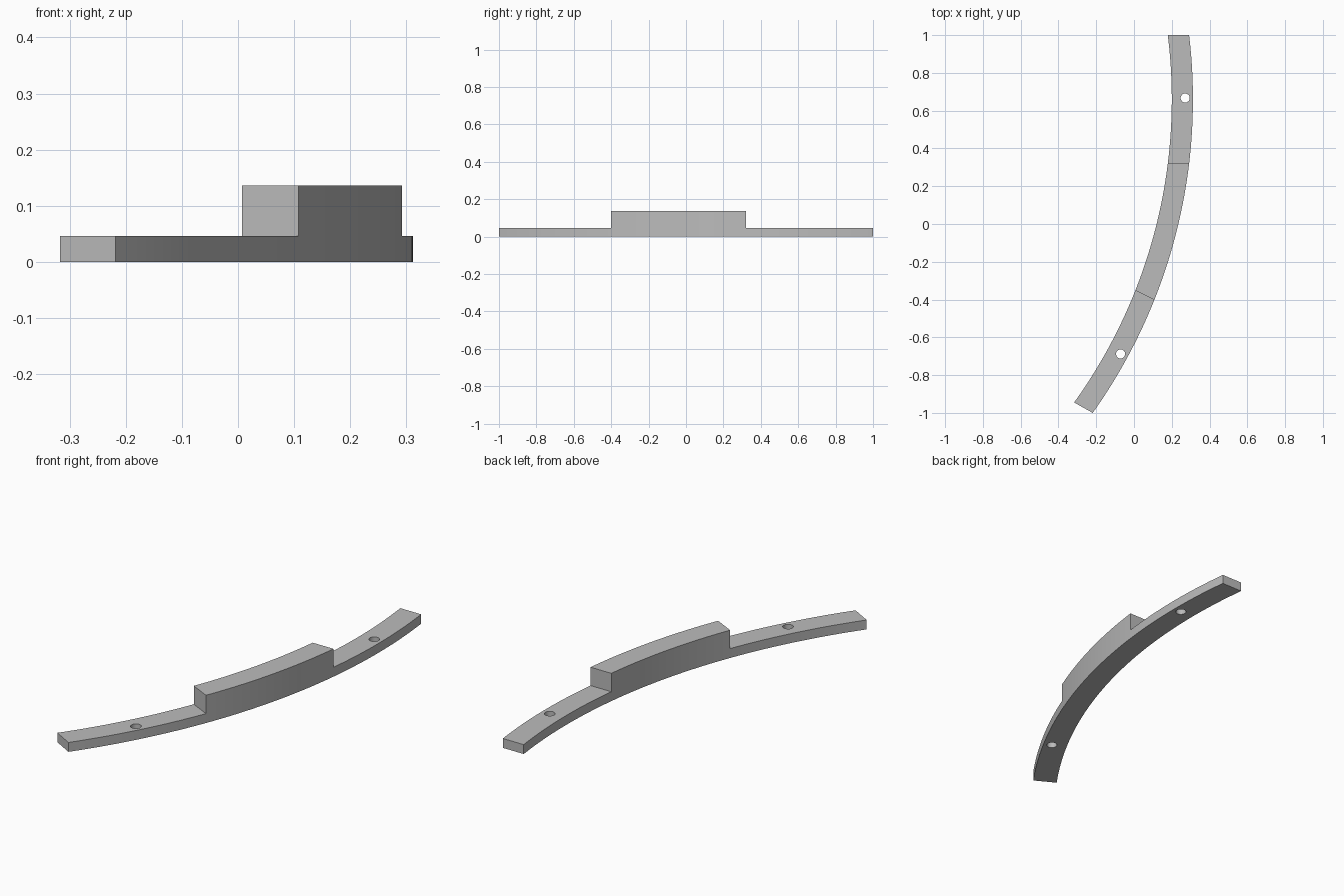
import bpy, bmesh
from math import asin
from mathutils import Vector, Matrix

cube = bpy.data.objects.get("Cube")
if cube:
    bpy.data.objects.remove(cube)

CENTRE = Vector((-2.55, 0.66, 0))
INNER, OUTER = 2.75, 2.862
BASE_TOP, BLOCK_TOP = 0.046, 0.136
HOLES = [(0.271, 0.667), (-0.071, -0.688)]
HOLE_RADIUS = 0.024

# Inner and outer edge heights in y of the two ends and the two block faces
CUTS = [(-0.945, -1.0), (-0.352, -0.402), (0.322, 0.322), (1.0, 1.0)]
STEPS = 24

grey = bpy.data.materials.new("plain grey")
grey.use_nodes = True
grey.diffuse_color = (0.5, 0.5, 0.5, 1)
grey.node_tree.nodes["Principled BSDF"].inputs["Base Color"].default_value = (0.5, 0.5, 0.5, 1)


def make_object(name, bm):
    mesh = bpy.data.meshes.new(name)
    bm.to_mesh(mesh)
    bm.free()
    mesh.materials.append(grey)
    obj = bpy.data.objects.new(name, mesh)
    bpy.context.collection.objects.link(obj)
    return obj


def arc_point(radius, y0, y1, t):
    a0, a1 = (asin((y - CENTRE.y) / radius) for y in (y0, y1))
    return CENTRE + Matrix.Rotation(a0 + (a1 - a0) * t, 3, "Z") @ Vector((radius, 0, 0))


def raise_faces(bm, faces, height):
    out = bmesh.ops.extrude_face_region(bm, geom=faces, use_keep_orig=False)["geom"]
    for v in out:
        if isinstance(v, bmesh.types.BMVert):
            v.co.z = height
    return [f for f in out if isinstance(f, bmesh.types.BMFace)]


# Curved strip, raised to base height with its middle raised again
bm = bmesh.new()
sections = []
for part in range(3):
    (i0, o0), (i1, o1) = CUTS[part], CUTS[part + 1]
    for s in range(0 if part == 0 else 1, STEPS + 1):
        sections.append((bm.verts.new(arc_point(INNER, i0, i1, s / STEPS)),
                         bm.verts.new(arc_point(OUTER, o0, o1, s / STEPS))))
strip = [bm.faces.new((a[0], a[1], b[1], b[0])) for a, b in zip(sections, sections[1:])]
middle = {v for sec in sections[STEPS:2 * STEPS + 1] for v in sec}
middle_xy = {(round(v.co.x, 4), round(v.co.y, 4)) for v in middle}
bottom = bmesh.ops.duplicate(bm, geom=strip)["geom"]
top = raise_faces(bm, strip, BASE_TOP)
block = [f for f in top
         if all((round(v.co.x, 4), round(v.co.y, 4)) in middle_xy for v in f.verts)]
raise_faces(bm, block, BLOCK_TOP)
bmesh.ops.remove_doubles(bm, verts=bm.verts[:], dist=0.0001)

# Remove any doubled underside and make the solid's normals agree
seen = set()
for f in bm.faces[:]:
    key = frozenset(f.verts)
    if key in seen:
        bm.faces.remove(f)
    seen.add(key)
bmesh.ops.recalc_face_normals(bm, faces=bm.faces[:])
rail = make_object("curved_rail", bm)

# Screw holes through both thin ends
bm = bmesh.new()
for x, y in HOLES:
    bmesh.ops.create_cone(bm, cap_ends=True, segments=32, radius1=HOLE_RADIUS,
                          radius2=HOLE_RADIUS, depth=0.3,
                          matrix=Matrix.Translation((x, y, 0)))
cutter = make_object("hole_cutter", bm)
cutter.hide_render = True

cut = rail.modifiers.new("holes", "BOOLEAN")
cut.operation = "DIFFERENCE"
cut.solver = "EXACT"
cut.object = cutter
bpy.ops.object.select_all(action="DESELECT")
rail.select_set(True)
bpy.context.view_layer.objects.active = rail
bpy.ops.object.modifier_apply(modifier=cut.name)
bpy.data.objects.remove(cutter)
bpy.ops.object.shade_smooth_by_angle()
